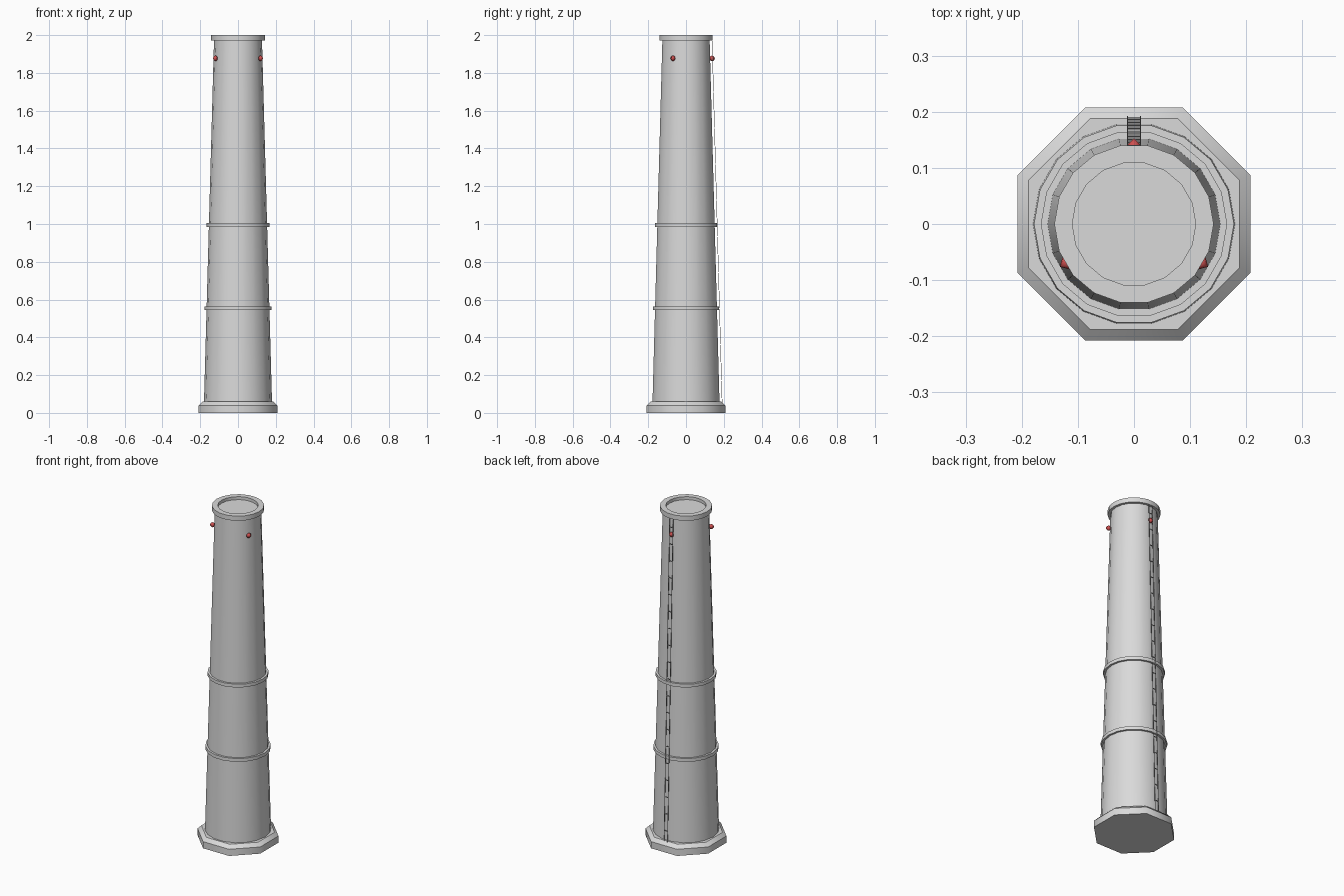
import bpy, bmesh
from math import cos, sin, pi, radians, atan2
from mathutils import Vector, Matrix

if "Cube" in bpy.data.objects:
    bpy.data.objects.remove(bpy.data.objects["Cube"])


def material(name, colour):
    m = bpy.data.materials.new(name)
    m.use_nodes = True
    m.diffuse_color = (*colour, 1)
    m.node_tree.nodes["Principled BSDF"].inputs["Base Color"].default_value = (*colour, 1)
    return m


concrete = material("concrete grey", (0.7, 0.7, 0.7))
steel = material("ladder grey", (0.45, 0.45, 0.45))
red = material("warning red", (0.62, 0.08, 0.08))


def finish(name, bm, mat):
    bmesh.ops.recalc_face_normals(bm, faces=bm.faces)
    mesh = bpy.data.meshes.new(name)
    bm.to_mesh(mesh)
    bm.free()
    mesh.materials.append(mat)
    obj = bpy.data.objects.new(name, mesh)
    bpy.context.collection.objects.link(obj)


def lathe(name, profile, sides, mat, start=0.0, closed=False):
    """Turn (radius, z) points round z; smooth round the axis, sharp at each ring."""
    bm = bmesh.new()
    rings = [[bm.verts.new((r * cos(start + 2 * pi * i / sides),
                            r * sin(start + 2 * pi * i / sides), z))
              for i in range(sides)] for r, z in profile]
    pairs = list(zip(rings, rings[1:]))
    if closed:
        pairs.append((rings[-1], rings[0]))
    else:
        bm.faces.new(rings[0])
        bm.faces.new(rings[-1])
    for a, b in pairs:
        for i in range(sides):
            j = (i + 1) % sides
            bm.faces.new((a[i], a[j], b[j], b[i])).smooth = True
    for e in bm.edges:
        if abs(e.verts[0].co.z - e.verts[1].co.z) < 1e-6:
            e.smooth = False
    finish(name, bm, mat)


def shaft_radius(z):
    return 0.18 - 0.0277 * (z - 0.06)


# Octagonal foundation with a sloped upper edge
k = 1 / cos(pi / 8)
lathe("foundation", [(0.208 * k, 0), (0.208 * k, 0.04), (0.188 * k, 0.06)],
      8, concrete, start=pi / 8)

# Tapered shaft
SIDES = 18
lathe("shaft", [(shaft_radius(z), z) for z in (0.05, 1.98)], SIDES, concrete)

# Rim with a shallow recessed mouth
lathe("rim", [(0.12, 1.972), (0.142, 1.972), (0.142, 2.0), (0.11, 2.0), (0.11, 1.982)],
      SIDES, concrete)

# Reinforcing bands
for label, z in (("lower", 0.554), ("upper", 0.994)):
    r = shaft_radius(z)
    lathe(label + "_band", [(r - 0.01, z - 0.01), (r + 0.012, z - 0.01),
                            (r + 0.012, z + 0.01), (r - 0.01, z + 0.01)],
          SIDES, concrete, closed=True)

# Warning lamps spaced round the top, each with a corner facing outward
for label, angle in (("back", 90), ("right", 210), ("left", 330)):
    bm = bmesh.new()
    a = radians(angle)
    place = Matrix.Translation((0.138 * cos(a), 0.138 * sin(a), 1.877)) @ Matrix.Rotation(a, 4, "Z")
    bmesh.ops.create_uvsphere(bm, u_segments=4, v_segments=6, radius=0.0145, matrix=place)
    for f in bm.faces:
        f.smooth = True
    finish(label + "_lamp", bm, red)


# Ladder leaning along the back of the shaft
def ladder_y(z):
    return shaft_radius(z) + 0.011


def add_box(bm, centre, size, tilt=0.0):
    m = (Matrix.Translation(centre) @ Matrix.Rotation(tilt, 4, "X")
         @ Matrix.Diagonal((*size, 1)))
    bmesh.ops.create_cube(bm, size=1, matrix=m)


low, high = Vector((0, ladder_y(0.055), 0.055)), Vector((0, ladder_y(1.97), 1.97))
lean = atan2(low.y - high.y, high.z - low.z)
for label, side in (("right", -1), ("left", 1)):
    bm = bmesh.new()
    add_box(bm, (low + high) / 2 + Vector((side * 0.0115, 0, 0)),
            (0.0025, 0.0025, (high - low).length), lean)
    finish(label + "_ladder_rail", bm, steel)

bm = bmesh.new()
for i in range(19):
    z = 0.12 + 0.1 * i
    add_box(bm, (0, ladder_y(z), z), (0.022, 0.002, 0.004))
finish("ladder_rungs", bm, steel)
